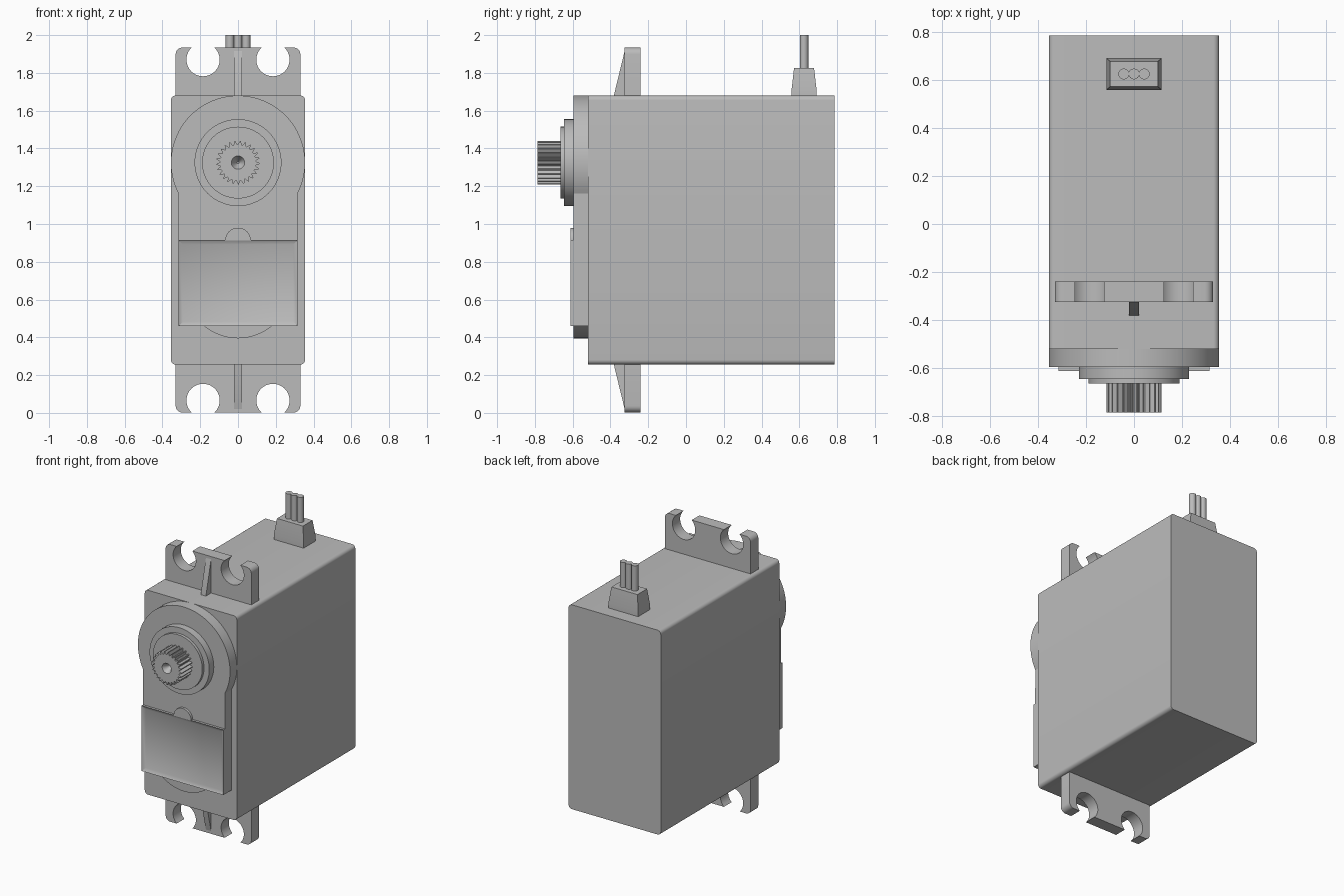
import bpy
import bmesh
from math import sin, cos, radians, pi, tau

old = bpy.data.objects.get("Cube")
if old:
    bpy.data.objects.remove(old, do_unlink=True)

GREY = (0.5, 0.5, 0.5, 1)
mat = bpy.data.materials.new("matte grey")
mat.use_nodes = True
mat.diffuse_color = GREY
mat.node_tree.nodes["Principled BSDF"].inputs["Base Color"].default_value = GREY

BOTTOM, TOP = 0.256, 1.68
SHAFT_Z = 1.325
FACE_Y, PLATE_Y = -0.52, -0.595


def finish(name, bm, angle=35):
    bmesh.ops.recalc_face_normals(bm, faces=bm.faces)
    mesh = bpy.data.meshes.new(name)
    bm.to_mesh(mesh)
    bm.free()
    mesh.materials.append(mat)
    ob = bpy.data.objects.new(name, mesh)
    bpy.context.collection.objects.link(ob)
    bpy.ops.object.select_all(action='DESELECT')
    ob.select_set(True)
    bpy.context.view_layer.objects.active = ob
    bpy.ops.object.shade_smooth_by_angle(angle=radians(angle))
    return ob


def arc(cx, cz, r, a0, a1, n=16):
    steps = [radians(a0 + (a1 - a0) * i / n) for i in range(n + 1)]
    return [(cx + r * cos(a), cz + r * sin(a)) for a in steps]


def prism(points, y0, y1):
    """Extrude an x-z outline from y0 (back) to y1 (front)."""
    bm = bmesh.new()
    back = bm.faces.new([bm.verts.new((x, y0, z)) for x, z in points])
    out = bmesh.ops.extrude_face_region(bm, geom=[back], use_keep_orig=True)
    for v in out["geom"]:
        if isinstance(v, bmesh.types.BMVert):
            v.co.y = y1
    front = [f for f in bm.faces if all(abs(v.co.y - y1) < 1e-6 for v in f.verts)][0]
    return bm, front


def disc(name, r, y0, y1):
    return finish(name, prism(arc(0, SHAFT_Z, r, 0, 360, 64)[:-1], y0, y1)[0])


# Case with rounded long edges
W, R = 0.355, 0.025
outline = (arc(W - R, TOP - R, R, 0, 90, 6) + arc(R - W, TOP - R, R, 90, 180, 6)
           + arc(R - W, BOTTOM + R, R, 180, 270, 6) + arc(W - R, BOTTOM + R, R, 270, 360, 6))
finish("case", prism(outline, 0.785, FACE_Y)[0])

# Raised gear cover: large disc, straight sides and a shallow lower bulge
outline = (arc(0, SHAFT_Z, W, -27.5, 207.5, 64) + [(-0.315, 0.46)]
           + arc(0, 0.675, 0.28, 230, 310, 24) + [(0.315, 0.46)])
finish("gear_cover", prism(outline, FACE_Y + 0.01, PLATE_Y)[0], 25)

# Label panel with a recessed field and a round tab
bm, front = prism([(-0.315, 0.46), (0.315, 0.46), (0.315, 0.915), (-0.315, 0.915)], PLATE_Y, -0.612)
bmesh.ops.inset_region(bm, faces=[front], thickness=0.033)
for v in front.verts:
    v.co.y += 0.014
finish("label_panel", bm)
finish("panel_tab", prism(arc(0, 0.912, 0.068, 0, 180, 24), PLATE_Y, -0.612)[0])

# Stepped bearing boss
disc("bearing_boss", 0.23, FACE_Y, -0.645)
disc("bearing_collar", 0.19, -0.64, -0.665)

# Splined output shaft with a screw hole
TEETH = 25
outline = []
for i in range(TEETH):
    for step, r in ((0, 0.095), (0.15, 0.095), (0.5, 0.115), (0.65, 0.115)):
        a = tau * (i + step) / TEETH + pi / 2
        outline.append((r * cos(a), SHAFT_Z + r * sin(a)))
bm, front = prism(outline, -0.65, -0.785)
for r, y in ((0.035, -0.785), (0.006, -0.735)):
    front = bmesh.ops.extrude_discrete_faces(bm, faces=[front])["faces"][0]
    for v in front.verts:
        x, z = v.co.x, v.co.z - SHAFT_Z
        k = r / (x * x + z * z) ** 0.5
        v.co = (x * k, y, SHAFT_Z + z * k)
finish("output_shaft", bm, 20)

# Mounting ears with open screw holes and a stiffening rib
H, HOLE = 0.254, 0.088
outline = ([(0.33, -0.04)] + arc(0.295, H - 0.035, 0.035, 0, 90, 6)
           + arc(0.185, 0.19, HOLE, 46.6, -226.6, 32)
           + arc(-0.185, 0.19, HOLE, 46.6, -226.6, 32)
           + arc(-0.295, H - 0.035, 0.035, 90, 180, 6) + [(-0.33, -0.04)])
for label, base, s in (("top", TOP, 1), ("bottom", BOTTOM, -1)):
    finish(label + "_ear", prism([(x, base + s * h) for x, h in outline], -0.24, -0.325)[0])
    bm = bmesh.new()
    side = bm.faces.new([bm.verts.new((-0.02, y, base + s * h)) for y, h in
                         ((-0.32, -0.02), (-0.382, -0.02), (-0.382, 0), (-0.325, 0.235), (-0.32, 0.235))])
    out = bmesh.ops.extrude_face_region(bm, geom=[side], use_keep_orig=True)
    bmesh.ops.translate(bm, vec=(0.04, 0, 0),
                        verts=[v for v in out["geom"] if isinstance(v, bmesh.types.BMVert)])
    finish(label + "_rib", bm)

# Cable strain relief: straight foot and tapered block
CABLE_Y = 0.625
bm = bmesh.new()
rings = [[bm.verts.new((sx * hx, CABLE_Y + sy * hy, z)) for sx, sy in ((-1, -1), (1, -1), (1, 1), (-1, 1))]
         for hx, hy, z in ((0.115, 0.066, 1.67), (0.115, 0.066, 1.712), (0.1, 0.053, 1.825))]
for lo, hi in zip(rings, rings[1:]):
    for i in range(4):
        j = (i + 1) % 4
        bm.faces.new((lo[i], lo[j], hi[j], hi[i]))
bm.faces.new(rings[0])
bm.faces.new(rings[-1])
finish("strain_relief", bm, 10)

# Three cable wires
for label, x in (("right", -0.043), ("middle", 0), ("left", 0.043)):
    bm = bmesh.new()
    bmesh.ops.create_cone(bm, cap_ends=True, segments=24, radius1=0.0225, radius2=0.0225, depth=0.2)
    bmesh.ops.translate(bm, vec=(x, CABLE_Y, 1.9), verts=bm.verts)
    finish(label + "_wire", bm)
